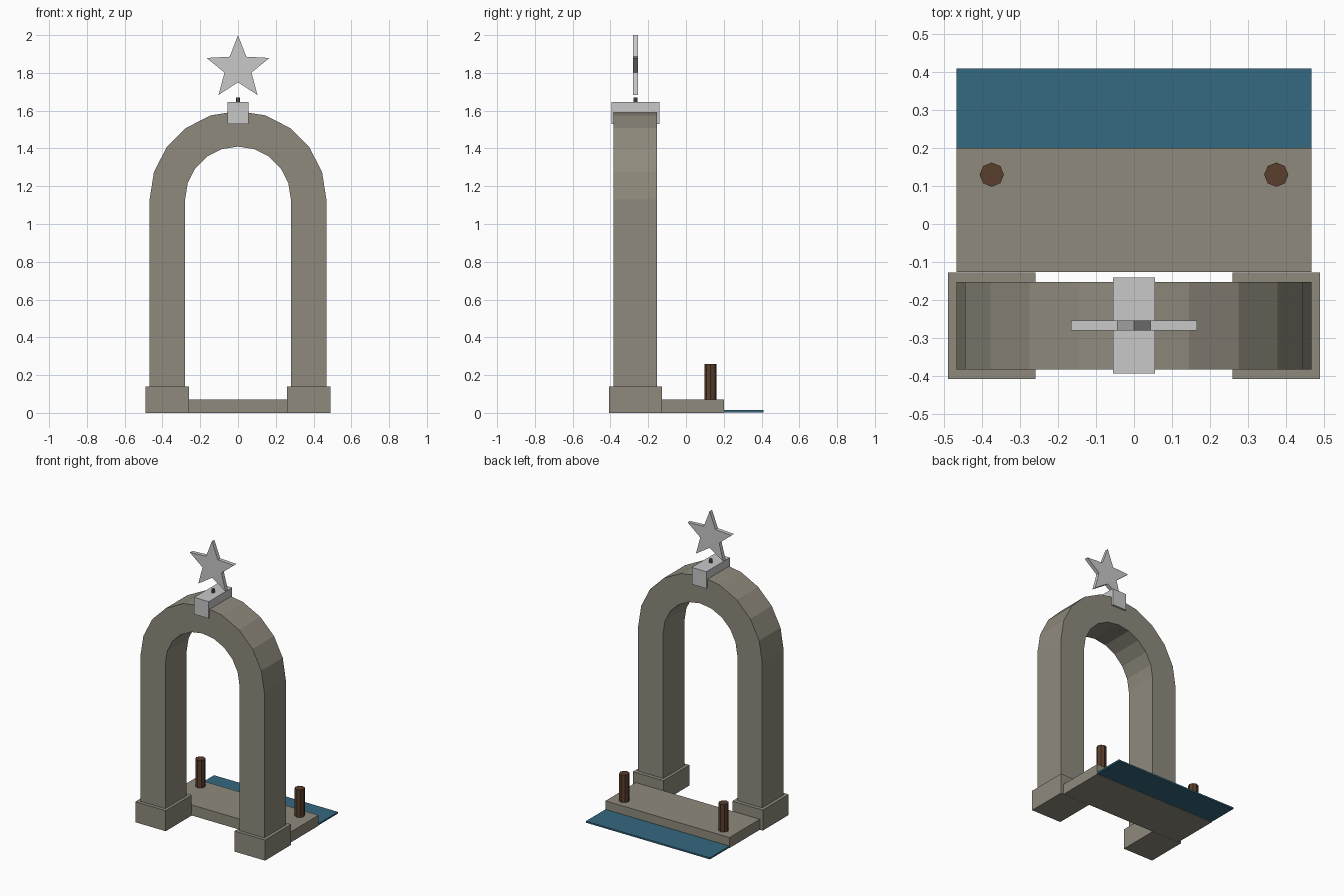
import bpy, bmesh, math

if "Cube" in bpy.data.objects:
    bpy.data.objects.remove(bpy.data.objects["Cube"])

def material(name, rgb):
    m = bpy.data.materials.new(name)
    m.diffuse_color = (*rgb, 1)
    m.use_nodes = True
    m.node_tree.nodes["Principled BSDF"].inputs["Base Color"].default_value = m.diffuse_color
    return m

STONE = material("stone", (0.275, 0.255, 0.205))
PALE = material("pale_stone", (0.58, 0.58, 0.59))
WATER = material("water_blue", (0.035, 0.14, 0.215))
WOOD = material("dark_wood", (0.10, 0.049, 0.026))
METAL = material("dark_metal", (0.12, 0.12, 0.12))

def finish(name, bm, mat):
    bmesh.ops.recalc_face_normals(bm, faces=bm.faces)
    me = bpy.data.meshes.new(name)
    bm.to_mesh(me)
    bm.free()
    me.materials.append(mat)
    ob = bpy.data.objects.new(name, me)
    bpy.context.collection.objects.link(ob)
    return ob

def box(name, lo, hi, mat):
    bm = bmesh.new()
    bmesh.ops.create_cube(bm, size=1)
    for v in bm.verts:
        v.co = [lo[i] if v.co[i] < 0 else hi[i] for i in range(3)]
    return finish(name, bm, mat)

def cylinder(name, x, y, z0, z1, r, sides, mat):
    bm = bmesh.new()
    bmesh.ops.create_cone(bm, cap_ends=True, segments=sides, radius1=r,
                          radius2=r, depth=z1 - z0)
    bmesh.ops.translate(bm, verts=bm.verts, vec=(x, y, (z0 + z1) / 2))
    return finish(name, bm, mat)

def extrude_profile(name, points, y0, y1, mat):
    bm = bmesh.new()
    face = bm.faces.new([bm.verts.new((x, y0, z)) for x, z in points])
    new = bmesh.ops.extrude_face_region(bm, geom=[face])["geom"]
    for v in new:
        if isinstance(v, bmesh.types.BMVert):
            v.co.y = y1
    return finish(name, bm, mat)

# Arch: two legs joined by a ten-segment half ring
def half_ring(r):
    arc = [(r * math.cos(math.pi * i / 10), 1.13 + r * math.sin(math.pi * i / 10))
           for i in range(11)]
    return [(r, 0.13)] + arc + [(-r, 0.13)]

extrude_profile("arch", half_ring(0.468) + half_ring(0.28)[::-1], -0.384, -0.153, STONE)

# Feet and wooden posts on both sides
for side, s in (("right", 1), ("left", -1)):
    xs = sorted((0.26 * s, 0.49 * s))
    box(side + "_foot", (xs[0], -0.408, 0), (xs[1], -0.128, 0.14), STONE)
    cylinder(side + "_post", 0.375 * s, 0.13, 0.07, 0.26, 0.032, 8, WOOD)

# Landing slab and strip of water behind it
box("landing_slab", (-0.468, -0.127, 0), (0.468, 0.2, 0.072), STONE)
box("water_strip", (-0.468, 0.2, 0.003), (0.468, 0.41, 0.014), WATER)

# Keystone with a short pin
box("keystone", (-0.055, -0.394, 1.53), (0.055, -0.141, 1.645), PALE)
cylinder("star_pin", 0, -0.268, 1.64, 1.67, 0.011, 8, METAL)

# Five-pointed star
star = []
for i in range(10):
    r = 0.175 if i % 2 == 0 else 0.075
    a = math.pi / 2 + i * math.pi / 5
    star.append((r * math.cos(a), 1.825 + r * math.sin(a)))
extrude_profile("star", star, -0.281, -0.255, PALE)
